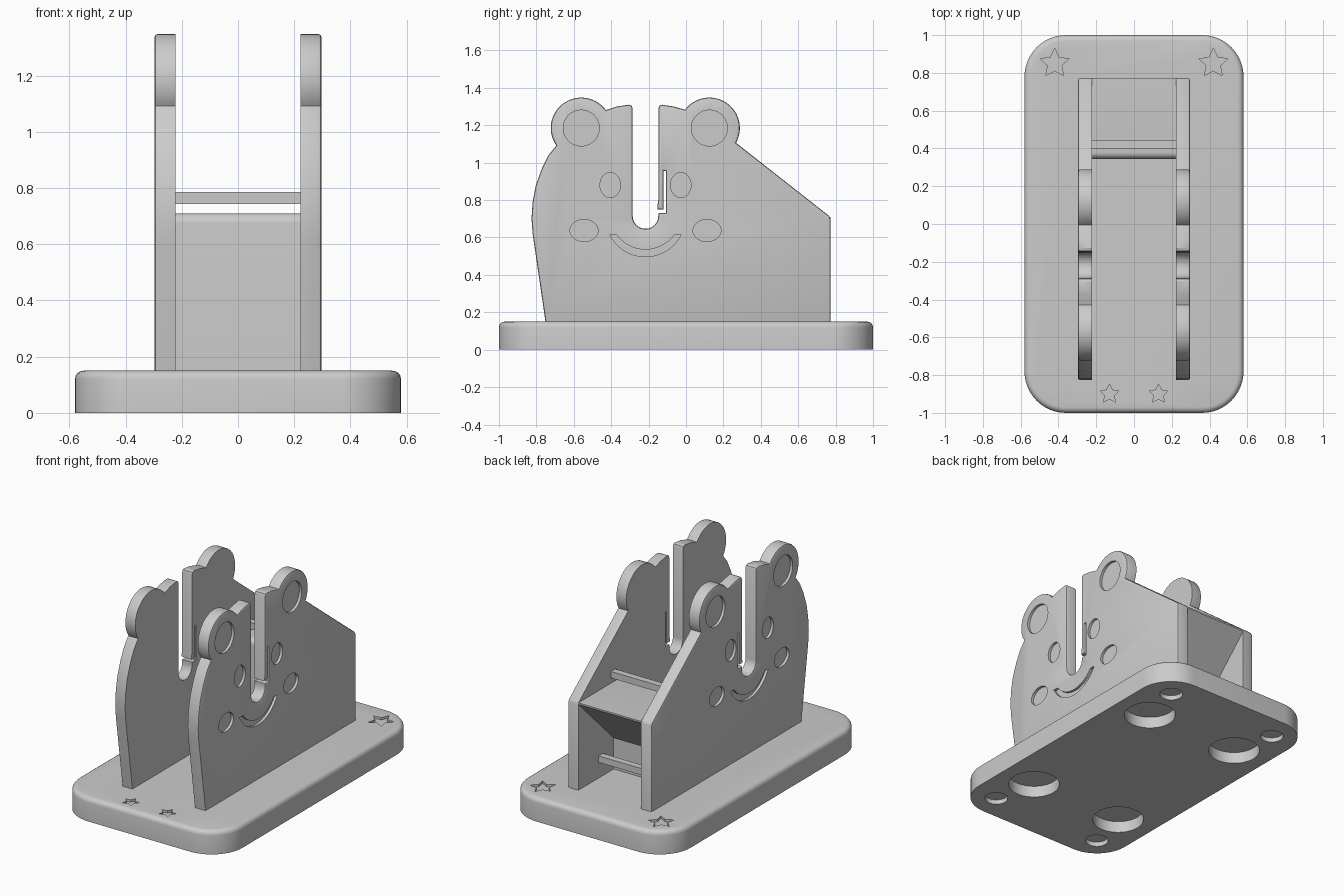
import bpy, bmesh, math

old = bpy.data.objects.get("Cube")
if old:
    bpy.data.objects.remove(old, do_unlink=True)

grey = bpy.data.materials.new("plain_grey")
grey.use_nodes = True
grey.diffuse_color = (0.6, 0.6, 0.6, 1)
grey.node_tree.nodes["Principled BSDF"].inputs["Base Color"].default_value = (0.6, 0.6, 0.6, 1)


def arc(cx, cy, rx, ry, start, end, n):
    """Points along an elliptical arc, angles in degrees."""
    angles = [math.radians(start + (end - start) * i / n) for i in range(n + 1)]
    return [(cx + rx * math.cos(a), cy + ry * math.sin(a)) for a in angles]


def ellipse(cx, cy, rx, ry, n=40):
    return arc(cx, cy, rx, ry, 0, 360, n)[:-1]


def star(cx, cy, r):
    pts = []
    for i in range(10):
        a = math.radians(90 + 36 * i)
        k = r if i % 2 == 0 else r * 0.48
        pts.append((cx + k * math.cos(a), cy + k * math.sin(a)))
    return pts


def prism(name, outlines, axis, lo, hi, bevel=0, segments=2):
    """Extrude closed outlines along x (outline in y, z) or z (outline in x, y)."""
    place = (lambda u, v, w: (w, u, v)) if axis == "x" else (lambda u, v, w: (u, v, w))
    bm = bmesh.new()
    for pts in outlines:
        bottom = [bm.verts.new(place(u, v, lo)) for u, v in pts]
        top = [bm.verts.new(place(u, v, hi)) for u, v in pts]
        bm.faces.new(bottom[::-1])
        cap = bm.faces.new(top)
        for i in range(len(pts)):
            j = (i + 1) % len(pts)
            bm.faces.new((bottom[i], bottom[j], top[j], top[i]))
        bmesh.ops.recalc_face_normals(bm, faces=bm.faces[:])
        if bevel:
            bmesh.ops.bevel(bm, geom=list(cap.edges), offset=bevel, segments=segments,
                            profile=0.5, affect="EDGES")
    mesh = bpy.data.meshes.new(name)
    bm.to_mesh(mesh)
    bm.free()
    obj = bpy.data.objects.new(name, mesh)
    bpy.context.collection.objects.link(obj)
    mesh.materials.append(grey)
    return obj


def finish(obj, cutters=(), mirror=False):
    """Cut, mirror, bake the modifiers and shade."""
    for c in cutters:
        m = obj.modifiers.new("cut", "BOOLEAN")
        m.operation = "DIFFERENCE"
        m.solver = "EXACT"
        m.object = c
    if mirror:
        obj.modifiers.new("mirror", "MIRROR").use_mirror_merge = False
    bpy.context.view_layer.update()
    deps = bpy.context.evaluated_depsgraph_get()
    obj.data = bpy.data.meshes.new_from_object(obj.evaluated_get(deps))
    obj.modifiers.clear()
    for c in cutters:
        bpy.data.objects.remove(c, do_unlink=True)
    bpy.ops.object.select_all(action="DESELECT")
    obj.select_set(True)
    bpy.context.view_layer.objects.active = obj
    bpy.ops.object.shade_smooth_by_angle(angle=math.radians(30))


# Base slab with rounded corners, star recesses on top and round pockets below
r, cx, cy = 0.22, 0.36, 0.78
slab = (arc(cx, cy, r, r, 0, 90, 12) + arc(-cx, cy, r, r, 90, 180, 12)
        + arc(-cx, -cy, r, r, 180, 270, 12) + arc(cx, -cy, r, r, 270, 360, 12))
base = prism("base", [slab], "z", 0, 0.15, bevel=0.03, segments=4)
signs = [(sx, sy) for sx in (-1, 1) for sy in (-1, 1)]
stars = [star(s * 0.42, 0.85, 0.08) for s in (-1, 1)]
stars += [star(s * 0.13, -0.9, 0.053) for s in (-1, 1)]
finish(base, [
    prism("star_cutter", stars, "z", 0.135, 0.2),
    prism("large_pocket_cutter",
          [ellipse(sx * 0.335, sy * 0.55, 0.155, 0.155) for sx, sy in signs], "z", -0.1, 0.075),
    prism("small_pocket_cutter",
          [ellipse(sx * 0.4, sy * 0.83, 0.07, 0.07, 28) for sx, sy in signs], "z", -0.1, 0.03),
])

# Side plates: eared head outline with a central slot and a thin spring latch
EAR_Z, EAR_R, EARS = 1.185, 0.163, (-0.56, 0.125)
outline = [(-0.75, 0.14), (-0.82, 0.62), (-0.826, 0.7), (-0.82, 0.79),
           (-0.803, 0.88), (-0.77, 0.97), (-0.735, 1.04)]
outline += arc(EARS[0], EAR_Z, EAR_R, EAR_R, 215, 36, 28)
outline += [(-0.37, 1.3), (-0.305, 1.31), (-0.291, 1.304), (-0.285, 1.29)]
outline += arc(-0.2165, 0.715, 0.0685, 0.0685, 180, 360, 16)
outline += [(-0.148, 0.732), (-0.108, 0.732), (-0.108, 0.955), (-0.12, 0.955), (-0.12, 0.75),
            (-0.153, 0.75), (-0.153, 0.77), (-0.148, 0.8),
            (-0.148, 1.29), (-0.142, 1.304), (-0.128, 1.31), (-0.065, 1.3)]
outline += arc(EARS[1], EAR_Z, EAR_R, EAR_R, 143, -29, 28)
outline += [(0.765, 0.715), (0.772, 0.7), (0.772, 0.14)]
plates = prism("side_plates", [outline], "x", 0.222, 0.297, bevel=0.011)

# Shallow recesses for the ears, eyes, cheeks and smile
face = [ellipse(y, EAR_Z, 0.096, 0.096) for y in EARS]
face += [ellipse(y, 0.88, 0.055, 0.067) for y in (-0.405, -0.028)]
face += [ellipse(y, 0.637, 0.075, 0.059) for y in (-0.545, 0.112)]
smile = arc(-0.217, 0.709, 0.212, 0.212, 206.3, 333.7, 24)
smile += arc(-0.217, 0.725, 0.19, 0.19, 324.6, 215.4, 24)
finish(plates, [prism("face_cutter", face + [smile], "x", 0.28, 0.35)], mirror=True)

# Cross wall with a shelf at the back, braced by a sloped underside
shelf = [(0.345, 0.14)] + arc(0.38, 0.675, 0.035, 0.035, 180, 90, 6)
shelf += [(0.772, 0.71), (0.772, 0.7), (0.415, 0.35), (0.415, 0.14)]
finish(prism("cross_wall_shelf", [shelf], "x", -0.225, 0.225))

# Slim cross bars above and below the shelf
for name, y, z in (("upper_bar", 0.4, 0.743), ("lower_bar", 0.525, 0.25)):
    bar = [(y, z), (y + 0.042, z), (y + 0.042, z + 0.042), (y, z + 0.042)]
    finish(prism(name, [bar], "x", -0.225, 0.225))
